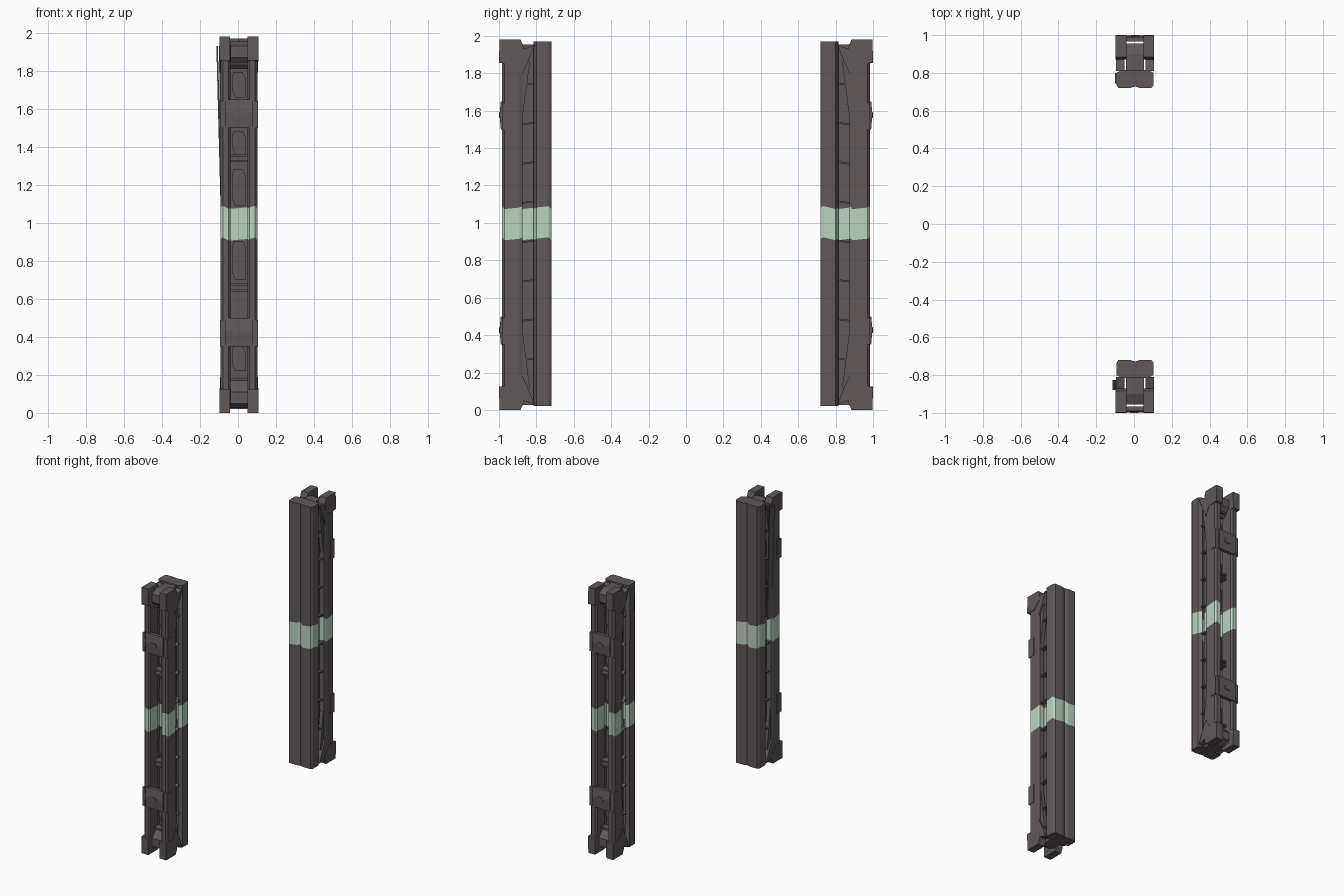
import bpy, bmesh, math
from mathutils import Matrix

if "Cube" in bpy.data.objects:
    bpy.data.objects.remove(bpy.data.objects["Cube"])

def mat(name, c):
    m = bpy.data.materials.new(name)
    m.diffuse_color = (*c, 1)
    m.use_nodes = True
    m.node_tree.nodes["Principled BSDF"].inputs["Base Color"].default_value = m.diffuse_color
    return m

DARK = mat("dark_metal", (0.115, 0.098, 0.102))
PALE = mat("pale_green_band", (0.50, 0.65, 0.53))
LO, HI = 0.915, 1.082          # band limits
OFF = 0.005                    # posts sit slightly to +x

def finish(name, bm, both=True, fix=False):
    """Store the mesh on the back post and, turned round, on the front post."""
    if fix:
        bmesh.ops.recalc_face_normals(bm, faces=bm.faces)
    me = bpy.data.meshes.new(name)
    bm.to_mesh(me)
    bm.free()
    me.materials.append(DARK)
    me.materials.append(PALE)
    for side, ang in (("back", 0), ("front", math.pi))[:2 if both else 1]:
        ob = bpy.data.objects.new(f"{side}_{name}", me)
        ob.matrix_world = Matrix.Translation((OFF, 0, 0)) @ Matrix.Rotation(ang, 4, 'Z')
        bpy.context.collection.objects.link(ob)

def column(name, prof, z0, z1, closed=True, cap=True, jag=0.008):
    """Upright strip or tube from a counter-clockwise plan, with the painted band."""
    bm = bmesh.new()
    rows = []
    for k, z in enumerate((z0, LO, HI, z1)):
        rows.append([bm.verts.new((x, y, z + (jag * ((i % 3) - 1) if k in (1, 2) else 0)))
                     for i, (x, y) in enumerate(prof)])
    n = len(prof)
    for k in range(3):
        for i in range(n if closed else n - 1):
            j = (i + 1) % n
            f = bm.faces.new((rows[k][i], rows[k][j], rows[k + 1][j], rows[k + 1][i]))
            f.material_index = int(k == 1)
    if cap:
        bm.faces.new(rows[3])
        bm.faces.new(rows[0][::-1])
    finish(name, bm)

def prism(name, pts, x0, x1, mirror=False):
    """Side outline (y, z) extruded along x."""
    bm = bmesh.new()
    for a, b in ((x0, x1), (-x1, -x0))[:2 if mirror else 1]:
        A = [bm.verts.new((a, y, z)) for y, z in pts]
        B = [bm.verts.new((b, y, z)) for y, z in pts]
        bm.faces.new(A)
        bm.faces.new(B[::-1])
        for i in range(len(pts)):
            j = (i + 1) % len(pts)
            bm.faces.new((A[i], B[i], B[j], A[j]))
    finish(name, bm, fix=True)

def panel(name, pts, y0, y1):
    """Front outline (x, z) extruded along y."""
    bm = bmesh.new()
    A = [bm.verts.new((x, y0, z)) for x, z in pts]
    B = [bm.verts.new((x, y1, z)) for x, z in pts]
    bm.faces.new(A)
    bm.faces.new(B[::-1])
    for i in range(len(pts)):
        j = (i + 1) % len(pts)
        bm.faces.new((A[i], B[i], B[j], A[j]))
    finish(name, bm, fix=True)

def box(y0, y1, z0, z1):
    return [(y0, z0), (y1, z0), (y1, z1), (y0, z1)]

def flip(pts):
    return [(y, 1.98 - z) for y, z in pts]

# inner column: shell with a shallow groove, open towards the rails
half = [(-0.072, 0.815), (-0.098, 0.80), (-0.098, 0.735), (-0.088, 0.72), (-0.025, 0.72)]
column("inner_column", half + [(0, 0.728)] + [(-x, y) for x, y in half[::-1]],
       0.02, 1.97, closed=False)

# outer rails
rail = [(0.045, 0.885), (0.06, 0.875), (0.092, 0.875), (0.098, 0.89),
        (0.098, 0.97), (0.085, 0.983), (0.055, 0.983), (0.045, 0.97)]
column("right_rail", rail, 0.03, 1.95)
column("left_rail", [(-x, y) for x, y in rail[::-1]], 0.03, 1.95)

# recessed core: outer sheet and two side sheets
column("core_sheet", [(0.047, 0.862), (-0.047, 0.862)], 0.05, 1.93, False, False)
column("core_right_side", [(0.052, 0.808), (0.052, 0.88)], 0.05, 1.93, False, False)
column("core_left_side", [(-0.052, 0.88), (-0.052, 0.808)], 0.05, 1.93, False, False)

# raised inlays on the core
for i, (z0, z1) in enumerate(((0.22, 0.35), (0.70, LO - 0.01), (HI + 0.01, 1.28), (1.36, 1.48), (1.66, 1.79))):
    panel(f"core_inlay_{i}", [(-0.035, z0), (0.02, z0), (0.037, z0 + 0.04),
                              (0.032, z1), (-0.02, z1), (-0.035, z1 - 0.03)], 0.862, 0.885)

# cross bars between rails
for i, z in enumerate((0.17, 0.64, 0.67, 1.32, 1.35, 1.83)):
    prism(f"cross_bar_{i}", box(0.875, 0.93, z, z + 0.012), -0.05, 0.05)

# small rungs between column and rails
for i in range(8):
    z = 0.26 + i * 0.21
    if LO < z < HI:
        continue
    prism(f"rung_{i}", [(0.805, z + 0.012), (0.885, z), (0.885, z + 0.01), (0.805, z + 0.02)],
          0.055, 0.082, True)

# corner feet and corner caps
foot = [(0.868, 0.03), (0.90, 0.0), (0.998, 0.0), (1.0, 0.125), (0.935, 0.13), (0.93, 0.06), (0.868, 0.05)]
foot_full = [(0.87, 0.035), (0.885, 0.0), (0.997, 0.0), (1.0, 0.125), (0.93, 0.13), (0.87, 0.075)]
prism("corner_foot", foot_full, 0.046, 0.102, True)
prism("corner_cap", flip(foot_full), 0.046, 0.102, True)

# end blocks joining rails and column
end = [(0.80, 0.025), (0.90, 0.025), (0.955, 0.05), (0.955, 0.11), (0.90, 0.17), (0.80, 0.12)]
prism("bottom_block", end, -0.047, 0.047)
prism("top_block", flip(end), -0.047, 0.047)

# side gussets and slanting side braces
gus = [(0.81, 0.03), (0.87, 0.05), (0.93, 0.11), (0.88, 0.19), (0.85, 0.13)]
prism("bottom_gusset", gus, 0.056, 0.100, True)
prism("top_gusset", flip(gus), 0.056, 0.100, True)
brace = [(0.835, 0.12), (0.87, 0.10), (0.90, 0.45), (0.878, 0.45)]
prism("bottom_brace", brace, 0.06, 0.088, True)
prism("top_brace", flip(brace), 0.06, 0.088, True)

# clamp plates on the outer face, with side straps
for i, z in enumerate((0.35, 1.50)):
    prism(f"clamp_plate_{i}", [(0.965, z), (0.99, z), (0.997, z + 0.08), (0.99, z + 0.15), (0.965, z + 0.15)],
          -0.073, 0.073)
    prism(f"clamp_strap_{i}", box(0.935, 0.985, z, z + 0.14), 0.08, 0.101, True)
    panel(f"clamp_stud_{i}", [(-0.02, z + 0.06), (0.025, z + 0.06), (0.025, z + 0.09), (-0.015, z + 0.085)],
          0.985, 0.9995)

# loose slanting cover strip on the left of each post
for side, y0, y1, xt in (("front", -0.88, -0.825, -0.114), ("back", 0.745, 0.80, -0.100)):
    bm = bmesh.new()
    bmesh.ops.create_cube(bm, size=1)
    for v in bm.verts:
        top = v.co.z > 0
        v.co = ((xt if top else -0.092) + (0.008 if v.co.x > 0 else 0),
                y1 if v.co.y > 0 else y0, 1.93 if top else 1.09)
    me = bpy.data.meshes.new("cover_strip")
    bm.to_mesh(me)
    bm.free()
    me.materials.append(DARK)
    bpy.context.collection.objects.link(bpy.data.objects.new(side + "_cover_strip", me))
